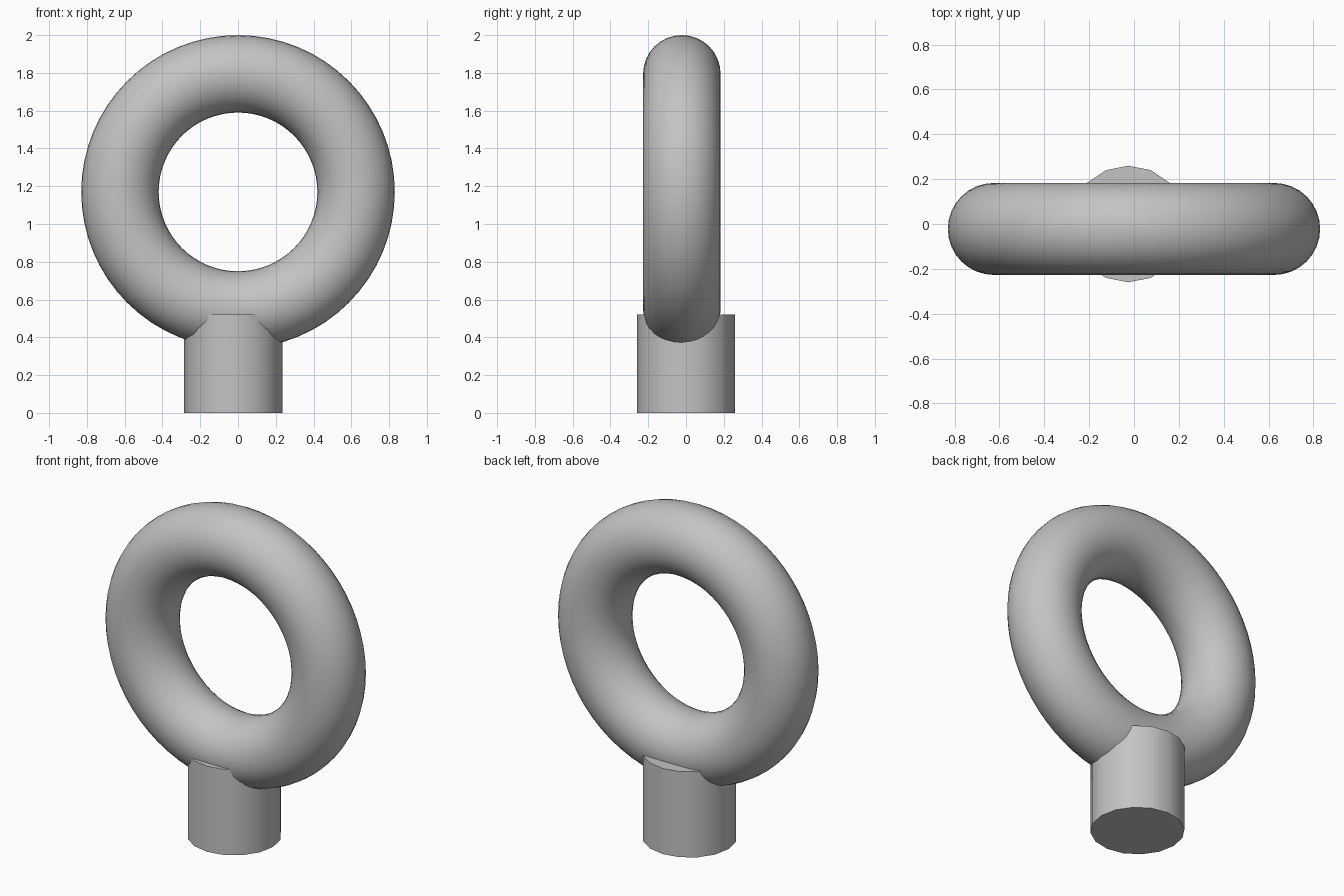
import bpy
from math import radians

cube = bpy.data.objects.get("Cube")
if cube:
    bpy.data.objects.remove(cube, do_unlink=True)

# Plain grey metal
grey = bpy.data.materials.new("grey_metal")
colour = (0.55, 0.55, 0.55, 1)
grey.use_nodes = True
grey.diffuse_color = colour
grey.node_tree.nodes["Principled BSDF"].inputs["Base Color"].default_value = colour


def finish(name, angle):
    part = bpy.context.object
    part.name = name
    part.data.materials.append(grey)
    bpy.ops.object.shade_smooth_by_angle(angle=radians(angle))


# Upright ring
bpy.ops.mesh.primitive_torus_add(
    location=(0, -0.022, 1.17), rotation=(radians(90), 0, 0),
    major_radius=0.625, minor_radius=0.205,
    major_segments=64, minor_segments=32)
finish("ring", 60)

# Shank below the ring, its flat top partly buried in it
bpy.ops.mesh.primitive_cylinder_add(
    vertices=16, radius=0.26, depth=0.52, location=(-0.025, 0, 0.26))
finish("shank", 40)
